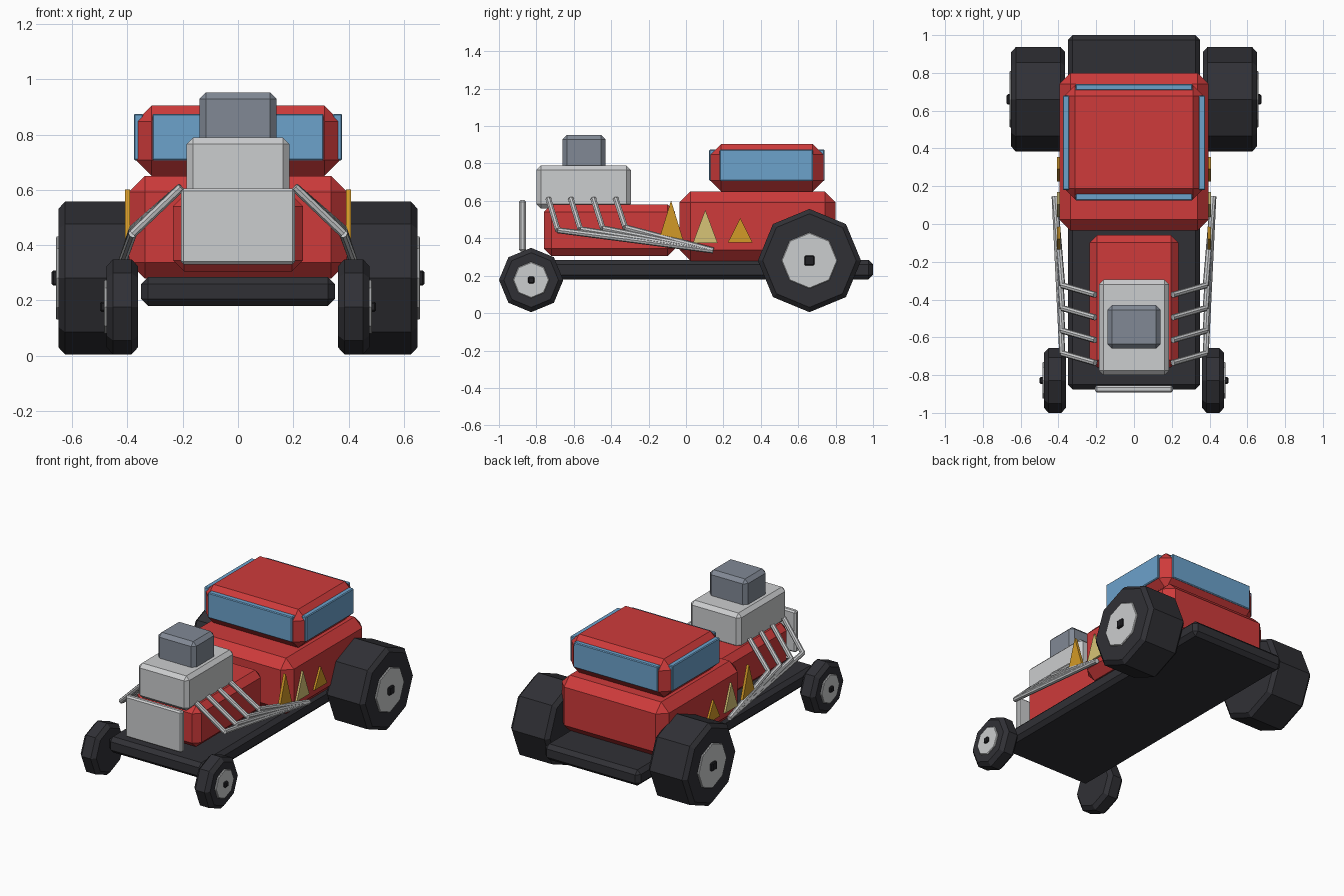
import bpy
from mathutils import Vector
from math import pi

cube = bpy.data.objects.get("Cube")
if cube:
    bpy.data.objects.remove(cube, do_unlink=True)


def material(name, r, g, b):
    mat = bpy.data.materials.new(name)
    mat.use_nodes = True
    mat.diffuse_color = (r, g, b, 1)
    mat.node_tree.nodes["Principled BSDF"].inputs["Base Color"].default_value = (r, g, b, 1)
    return mat


RED = material("red paint", 0.62, 0.043, 0.043)
BLACK = material("black rubber", 0.03, 0.03, 0.036)
SILVER = material("light metal", 0.6, 0.61, 0.62)
STEEL = material("dark metal", 0.22, 0.25, 0.3)
GLASS = material("blue glass", 0.15, 0.36, 0.6)
GOLD = material("gold", 0.65, 0.32, 0.02)
YELLOW = material("pale yellow", 0.68, 0.55, 0.18)
CAP = material("cap black", 0.015, 0.015, 0.018)


def finish(obj, name, mat, bevel=0):
    """Name, colour and chamfer a part."""
    obj.name = name
    obj.data.materials.append(mat)
    if bevel:
        mod = obj.modifiers.new("chamfer", 'BEVEL')
        mod.width = bevel
        mod.segments = 1
        mod.limit_method = 'ANGLE'
        mod.angle_limit = pi / 3
    return obj


def box(name, mat, x, y, z, bevel=0):
    """Box from (low, high) ranges on each axis."""
    ranges = (x, y, z)
    bpy.ops.mesh.primitive_cube_add(size=1, location=[(a + b) / 2 for a, b in ranges])
    obj = bpy.context.object
    obj.scale = [b - a for a, b in ranges]
    bpy.ops.object.transform_apply(location=False, rotation=False, scale=True)
    return finish(obj, name, mat, bevel)


def rod(name, mat, start, end, radius, bevel=0):
    """Eight-sided rod between two points."""
    start, end = Vector(start), Vector(end)
    axis = end - start
    bpy.ops.mesh.primitive_cylinder_add(vertices=8, radius=radius, depth=axis.length,
                                        location=(start + end) / 2)
    obj = bpy.context.object
    obj.rotation_euler = axis.to_track_quat('Z', 'Y').to_euler()
    return finish(obj, name, mat, bevel)


def sym(half):
    return (-half, half)


def sided(side, a, b):
    return tuple(sorted((side * a, side * b)))


# Chassis and body
box("chassis", BLACK, sym(0.35), (-0.875, 1.0), (0.18, 0.285), 0.025)
box("cabin_body", RED, sym(0.395), (-0.035, 0.8), (0.28, 0.65), 0.058)
box("cabin_roof", RED, sym(0.37), (0.13, 0.735), (0.65, 0.905), 0.058)
box("hood", RED, sym(0.235), (-0.76, -0.058), (0.305, 0.58), 0.04)

# Engine and grille
box("grille", SILVER, sym(0.207), (-0.893, -0.855), (0.33, 0.605), 0.01)
box("engine_block", SILVER, sym(0.186), (-0.8, -0.295), (0.56, 0.79), 0.024)
box("air_scoop", STEEL, sym(0.14), (-0.66, -0.43), (0.76, 0.953), 0.024)

# Front and rear windows
GLASS_Z = (0.707, 0.875)
box("windshield", GLASS, sym(0.31), (0.124, 0.164), GLASS_Z, 0.005)
box("rear_window", GLASS, sym(0.31), (0.706, 0.741), GLASS_Z, 0.005)


def wheel(label, side, y, z, radius, inner, outer, hub_radius, cap):
    """Tyre, hub disc and square axle cap."""
    def point(x):
        return (side * x, y, z)
    rod(label + "_tyre", BLACK, point(inner), point(outer), radius, 0.024)
    rod(label + "_hub", SILVER, point(outer - 0.05), point(outer + 0.009), hub_radius, 0.004)
    box(label + "_axle_cap", CAP, sided(side, outer, outer + 0.024),
        (y - cap, y + cap), (z - cap, z + cap), 0.006)


def flame(name, mat, side, y, half, bottom, top):
    """Flat triangular plate on the body side."""
    outline = ((y - half, bottom), (y + half, bottom), (y, top))
    verts = [(side * x, py, pz) for x in (0.39, 0.408) for py, pz in outline]
    faces = [(2, 1, 0), (3, 4, 5), (0, 1, 4, 3), (1, 2, 5, 4), (2, 0, 3, 5)]
    if side < 0:
        faces = [f[::-1] for f in faces]
    mesh = bpy.data.meshes.new(name)
    mesh.from_pydata(verts, [], faces)
    obj = bpy.data.objects.new(name, mesh)
    bpy.context.collection.objects.link(obj)
    finish(obj, name, mat)


# Mirrored parts
for side, tag in ((1, "left"), (-1, "right")):
    box(tag + "_window", GLASS, sided(side, 0.342, 0.377), (0.18, 0.68), GLASS_Z, 0.005)

    wheel(tag + "_rear", side, 0.66, 0.281, 0.276, 0.364, 0.65, 0.15, 0.027)
    wheel(tag + "_front", side, -0.828, 0.177, 0.172, 0.361, 0.476, 0.097, 0.018)

    flame(tag + "_front_flame", GOLD, side, -0.08, 0.066, 0.388, 0.602)
    flame(tag + "_middle_flame", YELLOW, side, 0.103, 0.066, 0.375, 0.552)
    flame(tag + "_rear_flame", GOLD, side, 0.29, 0.066, 0.378, 0.508)

    # Exhaust pipes drop from the engine and merge toward the back
    for i in range(4):
        y = -0.735 + 0.12 * i
        bend = (side * 0.38, y + 0.05, 0.443 + 0.005 * i)
        rod(f"{tag}_exhaust_header_{i}", SILVER, (side * 0.205, y, 0.61), bend, 0.016)
        rod(f"{tag}_exhaust_pipe_{i}", SILVER, bend, (side * 0.42, 0.145, 0.335), 0.016)
